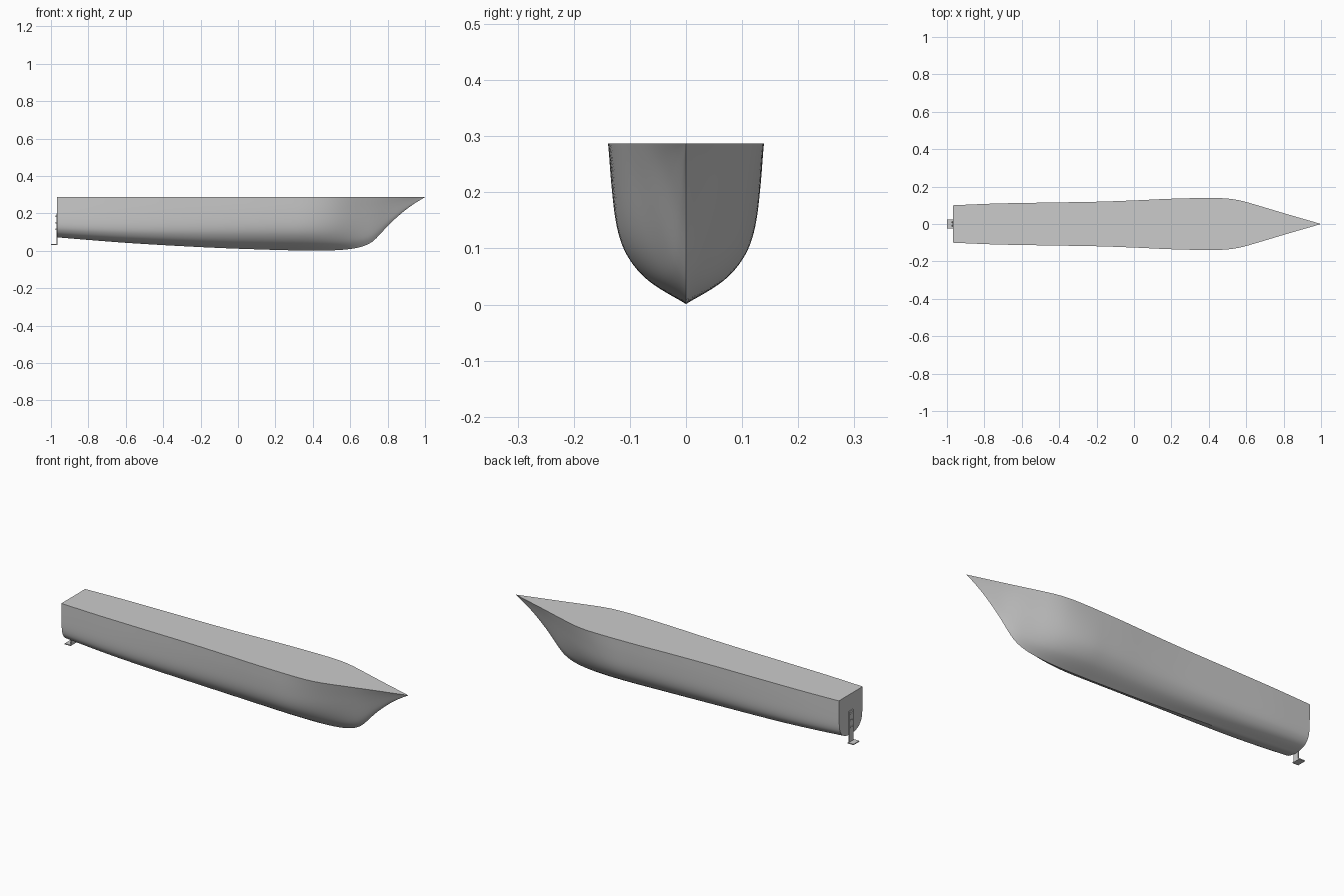
import bpy, bmesh
from mathutils import Vector

if "Cube" in bpy.data.objects:
    bpy.data.objects.remove(bpy.data.objects["Cube"])

TOP = 0.287


def curve(pts, x):
    """Smooth cubic interpolation through (x, value) points."""
    n = len(pts)

    def slope(i):
        a, b = pts[max(i - 1, 0)], pts[min(i + 1, n - 1)]
        return (b[1] - a[1]) / (b[0] - a[0])
    i = 0
    while i < n - 2 and x > pts[i + 1][0]:
        i += 1
    (x0, v0), (x1, v1) = pts[i], pts[i + 1]
    d = x1 - x0
    t = (x - x0) / d
    return ((2*t**3 - 3*t*t + 1) * v0 + (t**3 - 2*t*t + t) * d * slope(i)
            + (3*t*t - 2*t**3) * v1 + (t**3 - t*t) * d * slope(i + 1))


def smoothstep(a, b, x):
    t = min(max((x - a) / (b - a), 0), 1)
    return t * t * (3 - 2 * t)


def finish(bm, name, smooth=None):
    bmesh.ops.recalc_face_normals(bm, faces=bm.faces[:])
    me = bpy.data.meshes.new(name)
    bm.to_mesh(me)
    bm.free()
    ob = bpy.data.objects.new(name, me)
    bpy.context.collection.objects.link(ob)
    bpy.context.view_layer.objects.active = ob
    bpy.ops.object.select_all(action='DESELECT')
    ob.select_set(True)
    if smooth:
        bpy.ops.object.shade_smooth_by_angle(angle=smooth)
    return ob


# Keel height and deck half-width along the length
KEEL = [(-.967, .072), (-.6, .043), (-.2, .02), (.1, .008), (.4, .001), (.55, .005), (.65, .019),
        (.71, .043), (.75, .078), (.8, .133), (.85, .18), (.9, .222), (.95, .257), (1, TOP)]
BEAM = [(-.967, .1), (-.75, .109), (-.5, .114), (-.2, .119), (0, .126), (.2, .135), (.4, .139),
        (.5, .136), (.57, .125), (.65, .103), (.8, .058), (.9, .029), (1, 0)]

# Half cross-sections: (width fraction, height fraction)
STERN = [(0, 0), (.4, .03), (.65, .08), (.82, .16), (.92, .26), (.97, .42), (.99, .7), (1, 1)]
MID = [(0, 0), (.33, .09), (.54, .165), (.71, .26), (.83, .37), (.91, .52), (.965, .75), (1, 1)]
BOW = [(0, 0), (.13, .09), (.22, .17), (.32, .28), (.44, .42), (.58, .58), (.77, .78), (1, 1)]


def section(x, u):
    p = [[curve([(i, q[k]) for i, q in enumerate(s)], u) for k in (0, 1)]
         for s in (STERN, MID, BOW)]
    a, b = smoothstep(-1.1, .3, x), smoothstep(.3, .85, x)
    f, h = [(p[0][k] * (1 - a) + p[1][k] * a) * (1 - b) + p[2][k] * b for k in (0, 1)]
    z = curve(KEEL, x)
    return Vector((x, curve(BEAM, x) * f, z + (TOP - z) * h))


# Hull: lofted sections, closed with transom and deck
bm = bmesh.new()
NX, NU = 90, 28
rings = []
for i in range(NX + 1):
    x = -.967 + 1.967 * i / NX
    half = [section(x, 7 * j / NU) for j in range(NU + 1)]
    pts = [Vector((p.x, -p.y, p.z)) for p in half[:0:-1]] + half
    rings.append([bm.verts.new(p) for p in pts])
for r, s in zip(rings, rings[1:]):
    for j in range(2 * NU):
        bm.faces.new((r[j], r[j + 1], s[j + 1], s[j]))
    bm.faces.new((r[-1], r[0], s[0], s[-1]))
bm.faces.new(rings[0])
bmesh.ops.remove_doubles(bm, verts=bm.verts[:], dist=1e-5)
bmesh.ops.dissolve_degenerate(bm, edges=bm.edges[:], dist=1e-5)
finish(bm, "hull", 0.6)


def box(name, lo, hi):
    bm = bmesh.new()
    bmesh.ops.create_cube(bm, size=1)
    for v in bm.verts:
        v.co = Vector([lo[k] + (v.co[k] + .5) * (hi[k] - lo[k]) for k in range(3)])
    return finish(bm, name)


# Transom bracket: upright plate and flat foot
box("bracket_plate", (-.971, -.017, .032), (-.966, .017, .2))
box("bracket_foot", (-1, -.024, .032), (-.966, .024, .037))

# Bracket bolts
for i, z in enumerate((.115, .15, .185)):
    for y in (-.009, .009):
        bpy.ops.mesh.primitive_cylinder_add(vertices=12, radius=.004, depth=.005,
                                            location=(-.972, y, z), rotation=(0, 1.5708, 0))
        bpy.context.object.name = "bracket_bolt"
